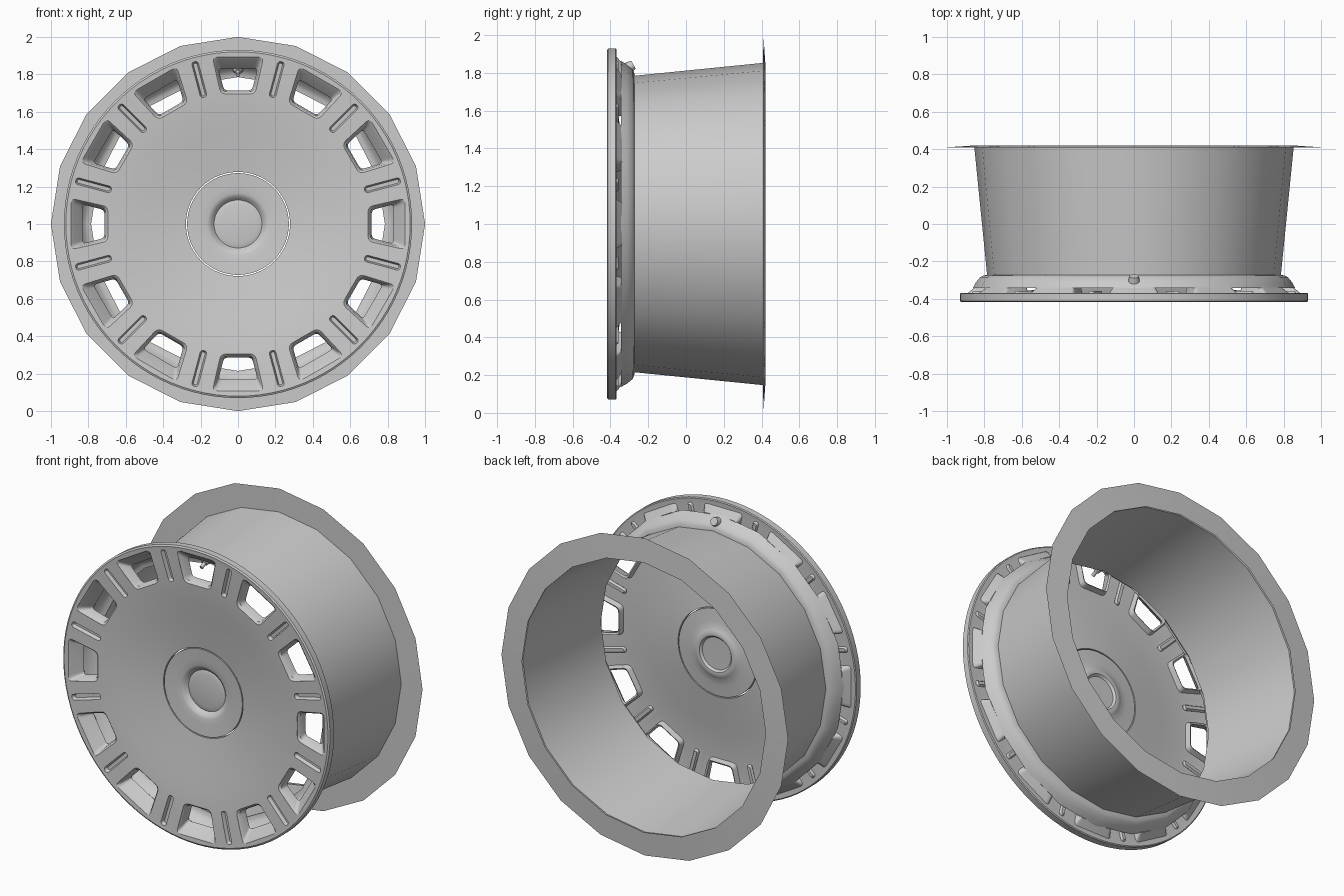
import bpy, bmesh, math
from mathutils import Vector, Matrix

if "Cube" in bpy.data.objects:
    bpy.data.objects.remove(bpy.data.objects["Cube"])

CZ = 1.0  # axle height


def finish(name, bm, angle=35):
    bmesh.ops.remove_doubles(bm, verts=bm.verts, dist=1e-5)
    bmesh.ops.recalc_face_normals(bm, faces=bm.faces)
    me = bpy.data.meshes.new(name)
    bm.to_mesh(me)
    bm.free()
    ob = bpy.data.objects.new(name, me)
    bpy.context.collection.objects.link(ob)
    smooth(ob, angle)
    return ob


def smooth(ob, angle=35):
    bpy.ops.object.select_all(action='DESELECT')
    ob.select_set(True)
    bpy.context.view_layer.objects.active = ob
    bpy.ops.object.shade_smooth_by_angle(angle=math.radians(angle))


def bridge(bm, a, b):
    n = len(a)
    for i in range(n):
        j = (i + 1) % n
        bm.faces.new((a[i], a[j], b[j], b[i]))


def revolve(name, profile, sides, closed=False, angle=35):
    """Spin (radius, y) points around the axle."""
    bm = bmesh.new()
    rings = []
    for r, y in profile:
        r = max(r, 1e-6)
        rings.append([bm.verts.new((r * math.sin(2 * math.pi * i / sides), y,
                                    CZ + r * math.cos(2 * math.pi * i / sides)))
                      for i in range(sides)])
    for a, b in zip(rings, rings[1:]):
        bridge(bm, a, b)
    if closed:
        bridge(bm, rings[-1], rings[0])
    return finish(name, bm, angle)


# front surface of the dished face
DISH = [(0.278, -0.345), (0.4, -0.361), (0.5, -0.376), (0.6, -0.391),
        (0.69, -0.402), (0.8, -0.411), (0.9, -0.416), (0.92, -0.418)]


def face_y(r):
    for (r0, y0), (r1, y1) in zip(DISH, DISH[1:]):
        if r <= r1:
            return y0 + (y1 - y0) * (r - r0) / (r1 - r0)
    return DISH[-1][1]


def outline(rin, rout, win, wout, rad):
    """Rounded trapezoid in (x, radius)."""
    c = [Vector(p) for p in ((-win, rin), (win, rin), (wout, rout), (-wout, rout))]
    pts = []
    for i in range(4):
        p, a, b = c[i], c[i - 1], c[(i + 1) % 4]
        s = p + (a - p).normalized() * rad
        e = p + (b - p).normalized() * rad
        for k in range(6):
            t = k / 5
            pts.append(s * (1 - t) ** 2 + p * 2 * t * (1 - t) + e * t * t)
    return pts


def loft(bm, loops, turn, cap=None, closed=False):
    """Join (outline, depth function) loops and turn them round the axle."""
    rot = Matrix.Rotation(turn, 3, 'Y')
    rings = []
    for pts, depth in loops:
        rings.append([bm.verts.new(rot @ Vector((p.x, depth(p.y), p.y)) + Vector((0, 0, CZ)))
                      for p in pts])
    for a, b in zip(rings, rings[1:]):
        bridge(bm, a, b)
    if closed:
        bridge(bm, rings[-1], rings[0])
    for i in cap or ():
        bm.faces.new(rings[i])


def at(y):
    return lambda r: y


# barrel with front lip and rear flange
revolve("barrel", [(0.845, -0.343), (0.862, -0.343), (0.845, -0.312), (0.822, -0.284),
                   (0.805, -0.275), (0.785, -0.272), (0.853, 0.408), (1.0, 0.41), (0.85, 0.42)], 20)

# dished face plate
plate = revolve("face_plate", DISH + [(0.93, -0.412), (0.93, -0.372), (0.924, -0.368),
                (0.9, -0.37), (0.69, -0.372), (0.5, -0.348), (0.278, -0.318)], 96, closed=True)

# shapes of the twelve windows and twelve slots
win_front = outline(0.695, 0.892, 0.092, 0.137, 0.03)
win_step = outline(0.706, 0.878, 0.083, 0.125, 0.028)
win_back = outline(0.714, 0.832, 0.075, 0.105, 0.022)
win_outer = outline(0.704, 0.85, 0.085, 0.117, 0.025)
slot_front = outline(0.70, 0.898, 0.018, 0.018, 0.0175)
slot_floor = outline(0.709, 0.889, 0.010, 0.010, 0.0095)
step = 2 * math.pi / 12

cut = bmesh.new()
for i in range(12):
    loft(cut, [(win_front, at(-0.5)), (win_front, at(-0.28))], i * step, (0, -1))
    loft(cut, [(slot_front, at(-0.5)), (slot_front, at(-0.28))], (i + 0.5) * step, (0, -1))
cutter = finish("opening_cutter", cut)
cutter.hide_render = True
mod = plate.modifiers.new("openings", 'BOOLEAN')
mod.operation = 'DIFFERENCE'
mod.solver = 'EXACT'
mod.object = cutter
bpy.ops.object.select_all(action='DESELECT')
plate.select_set(True)
bpy.context.view_layer.objects.active = plate
bpy.ops.object.modifier_apply(modifier=mod.name)
bpy.data.objects.remove(cutter)
smooth(plate)

# tapered window frames and pressed slots
frames, slots = bmesh.new(), bmesh.new()
for i in range(12):
    loft(frames, [(win_front, face_y), (win_step, lambda r: face_y(r) + 0.012),
                  (win_back, at(-0.345)), (win_outer, at(-0.338)), (win_front, at(-0.372))], i * step)
    loft(slots, [(slot_front, face_y), (slot_floor, lambda r: face_y(r) + 0.022)],
         (i + 0.5) * step, (-1,))
    loft(slots, [(slot_front, at(-0.371)), (slot_floor, at(-0.358))], (i + 0.5) * step, (-1,))
finish("window_frames", frames)
finish("pressed_slots", slots)

# centre cap with recessed middle
revolve("centre_cap", [(0, -0.317), (0.10, -0.315), (0.122, -0.311), (0.128, -0.309), (0.140, -0.322),
                       (0.152, -0.333), (0.165, -0.337), (0.20, -0.340), (0.272, -0.345),
                       (0.272, -0.318), (0.20, -0.312), (0.165, -0.307), (0.145, -0.298),
                       (0.130, -0.291), (0.112, -0.293), (0.10, -0.306), (0, -0.307)], 64)


# tyre valve through the front lip
def rod(name, a, b, r1, r2):
    a, b = Vector(a), Vector(b)
    d = b - a
    bm = bmesh.new()
    m = Matrix.Translation((a + b) / 2) @ d.to_track_quat('Z', 'Y').to_matrix().to_4x4()
    bmesh.ops.create_cone(bm, cap_ends=True, segments=16, radius1=r1, radius2=r2,
                          depth=d.length, matrix=m)
    finish(name, bm)


rod("valve_base", (0, -0.278, 1.843), (0, -0.305, 1.828), 0.024, 0.031)
rod("valve_collar", (0, -0.305, 1.828), (0, -0.335, 1.812), 0.028, 0.018)
rod("valve_stem", (0, -0.33, 1.815), (0, -0.365, 1.797), 0.012, 0.011)
